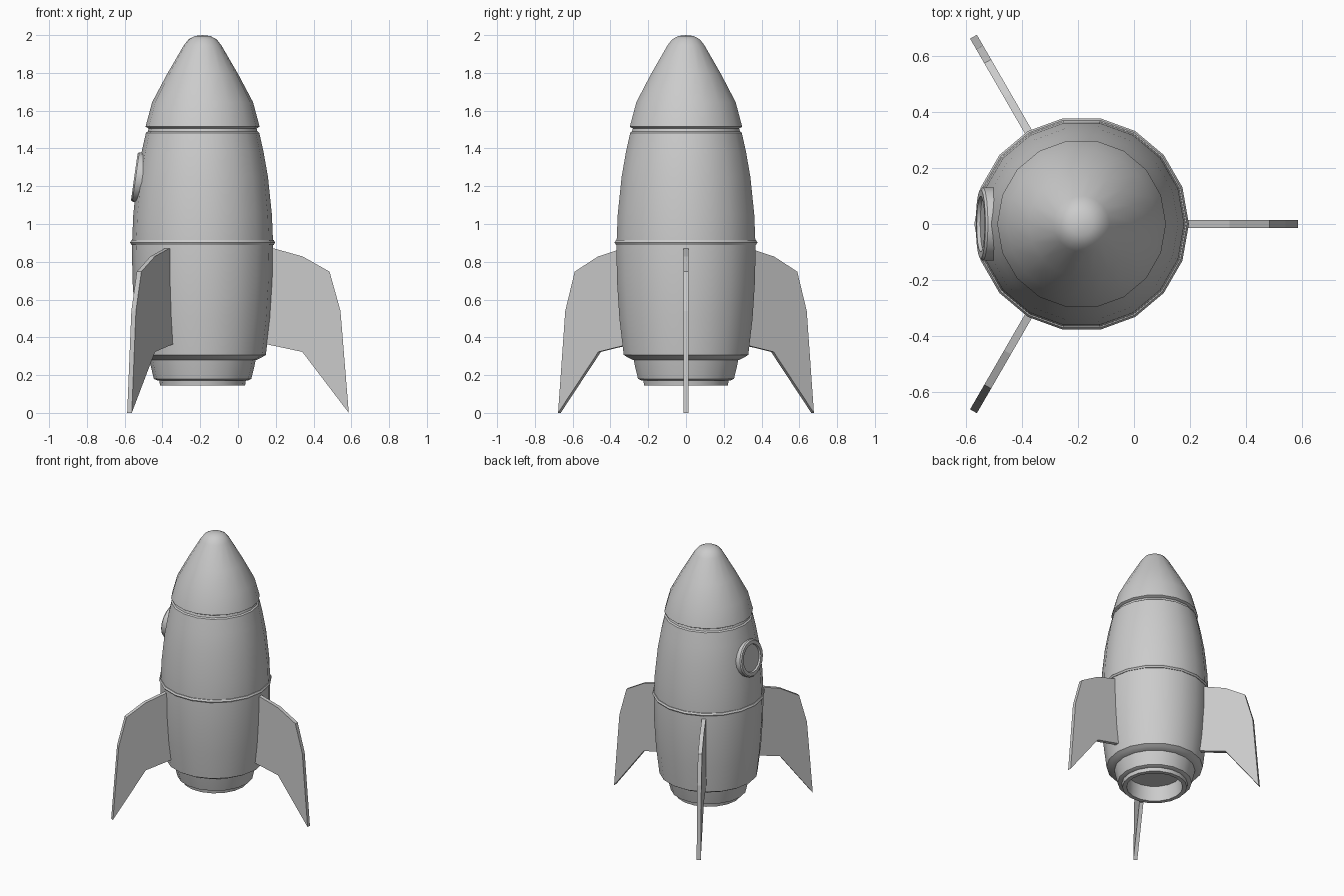
import bpy, math
from mathutils import Matrix

if "Cube" in bpy.data.objects:
    bpy.data.objects.remove(bpy.data.objects["Cube"])

AXIS_X = -0.1875   # rocket axis, offset because of the three fins
SIDES = 18


def make_object(name, verts, faces, matrix, smooth=True):
    mesh = bpy.data.meshes.new(name)
    mesh.from_pydata(verts, [], faces)
    mesh.transform(matrix)
    mesh.update()
    obj = bpy.data.objects.new(name, mesh)
    bpy.context.collection.objects.link(obj)
    bpy.ops.object.select_all(action='DESELECT')
    obj.select_set(True)
    bpy.context.view_layer.objects.active = obj
    bpy.ops.object.mode_set(mode='EDIT')
    bpy.ops.mesh.select_all(action='SELECT')
    bpy.ops.mesh.normals_make_consistent(inside=False)
    bpy.ops.object.mode_set(mode='OBJECT')
    if smooth:
        bpy.ops.object.shade_smooth_by_angle(angle=math.radians(32))
    return obj


def lathe(name, profile, matrix, sides=SIDES):
    """Revolve (radius, height) points about z; radius 0 makes a pole."""
    verts, faces, rings = [], [], []
    for r, z in profile:
        start, count = len(verts), (1 if r == 0 else sides)
        rings.append([start + i % count for i in range(sides)])
        for i in range(count):
            a = 2 * math.pi * i / sides
            verts.append((r * math.cos(a), r * math.sin(a), z))
    for low, high in zip(rings, rings[1:]):
        for i in range(sides):
            j = (i + 1) % sides
            quad = [low[i], low[j], high[j], high[i]]
            faces.append(list(dict.fromkeys(quad)))
    return make_object(name, verts, faces, matrix)


axis = Matrix.Translation((AXIS_X, 0, 0))

# Nose cone with a small overhanging lip
lathe("nose_cone", [(0, 1.505), (0.285, 1.505), (0.302, 1.515), (0.267, 1.645),
                    (0.19, 1.79), (0.10, 1.945), (0.075, 1.977), (0.042, 1.995),
                    (0, 2.0)], axis)

# Hull: bulging body, with the neck groove at the top and a stepped base
lathe("hull", [(0, 0.28), (0.285, 0.28), (0.315, 0.295), (0.335, 0.307),
               (0.358, 0.50), (0.371, 0.70), (0.374, 0.88), (0.367, 1.05),
               (0.346, 1.25), (0.323, 1.38), (0.30, 1.483), (0.29, 1.49),
               (0.285, 1.508), (0, 1.508)], axis)

# Raised band around the waist
lathe("waist_band", [(0.36, 0.888), (0.377, 0.89), (0.384, 0.902),
                     (0.377, 0.914), (0.36, 0.916), (0.36, 0.888)], axis)

# Engine skirt and hollow nozzle
lathe("engine_skirt", [(0.20, 0.29), (0.283, 0.29), (0.275, 0.25), (0.258, 0.18),
                       (0.24, 0.172), (0.20, 0.172)], axis)
lathe("nozzle", [(0.232, 0.19), (0.225, 0.145), (0.195, 0.145),
                 (0.19, 0.26), (0, 0.26)], axis)

# Porthole on the -x side, tilted with the hull slope
porthole = Matrix.Translation((-0.549, 0, 1.25)) @ Matrix.Rotation(math.radians(-82), 4, 'Y')
lathe("porthole_rim", [(0.132, -0.055), (0.132, -0.008), (0.124, 0),
                       (0.10, 0), (0.096, -0.012)], porthole)
lathe("porthole_glass", [(0.097, -0.012), (0, -0.012)], porthole)

# Three swept fins
FIN = [(0.33, 0.875), (0.38, 0.87), (0.53, 0.828), (0.672, 0.748), (0.73, 0.54),
       (0.774, 0.0), (0.528, 0.323), (0.345, 0.362), (0.30, 0.372)]
n, half = len(FIN), 0.014
fin_verts = [(r, y, z) for y in (-half, half) for r, z in FIN]
fin_faces = [list(range(n)), list(range(2 * n - 1, n - 1, -1))]
fin_faces += [[i, (i + 1) % n, (i + 1) % n + n, i + n] for i in range(n)]
for k, name in enumerate(("fin_right", "fin_back_left", "fin_front_left")):
    turn = axis @ Matrix.Rotation(math.radians(120 * k), 4, 'Z')
    make_object(name, fin_verts, fin_faces, turn, smooth=False)
